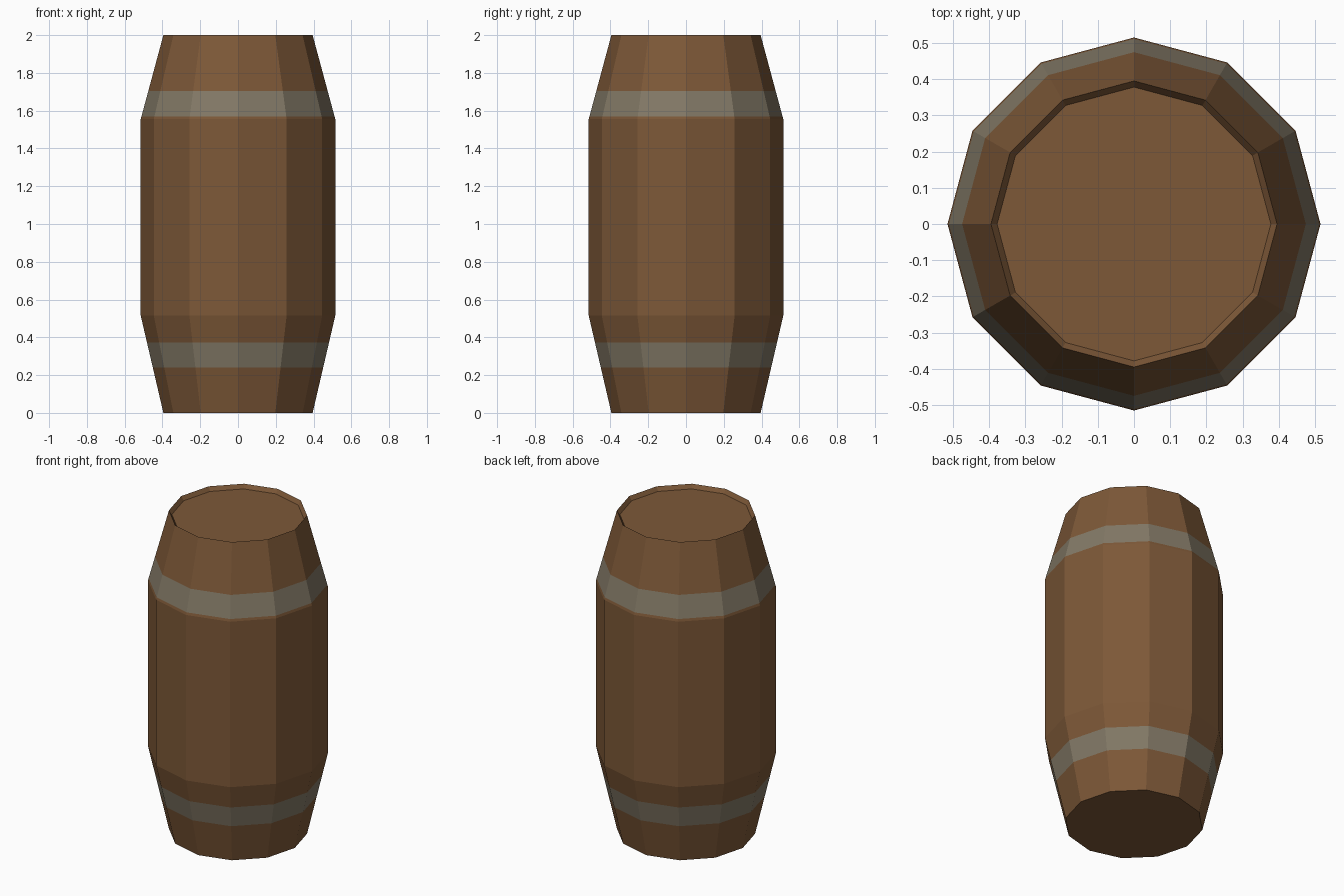
import bpy, bmesh, math

if "Cube" in bpy.data.objects:
    bpy.data.objects.remove(bpy.data.objects["Cube"])

SIDES = 12


def material(name, rgb):
    m = bpy.data.materials.new(name)
    m.diffuse_color = (*rgb, 1)
    m.use_nodes = True
    m.node_tree.nodes["Principled BSDF"].inputs["Base Color"].default_value = m.diffuse_color
    return m


wood = material("brown wood", (0.205, 0.098, 0.039))
iron = material("grey band", (0.225, 0.190, 0.133))


def radius(z):
    # straight middle with tapered ends
    d = min(z, 2 - z)
    return 0.395 + 0.12 * min(1, d / 0.515)


# Barrel profile: staves with painted bands, rim, sloped recess down to the lid
heights = [0, 0.24, 0.372, 0.515, 1.555, 1.57, 1.705, 2]
profile = [(radius(z), z) for z in heights]
profile[4] = (0.515, 1.555)
profile[5] = (0.515 - 0.12 * 0.015 / 0.445, 1.57)
profile[6] = (0.515 - 0.12 * 0.15 / 0.445, 1.705)
profile.append((0.378, 1.975))

bm = bmesh.new()
rings = []
for r, z in profile:
    rings.append([bm.verts.new((r * math.cos(2 * math.pi * i / SIDES),
                                r * math.sin(2 * math.pi * i / SIDES), z))
                  for i in range(SIDES)])
for k in range(len(rings) - 1):
    a, b = rings[k], rings[k + 1]
    for i in range(SIDES):
        j = (i + 1) % SIDES
        f = bm.faces.new((a[i], a[j], b[j], b[i]))
        f.material_index = 1 if k in (1, 5) else 0

# Flat bottom and lid
bm.faces.new(rings[0][::-1])
bm.faces.new(rings[-1])

mesh = bpy.data.meshes.new("barrel")
bm.to_mesh(mesh)
bm.free()
mesh.materials.append(wood)
mesh.materials.append(iron)
barrel = bpy.data.objects.new("barrel", mesh)
bpy.context.collection.objects.link(barrel)
